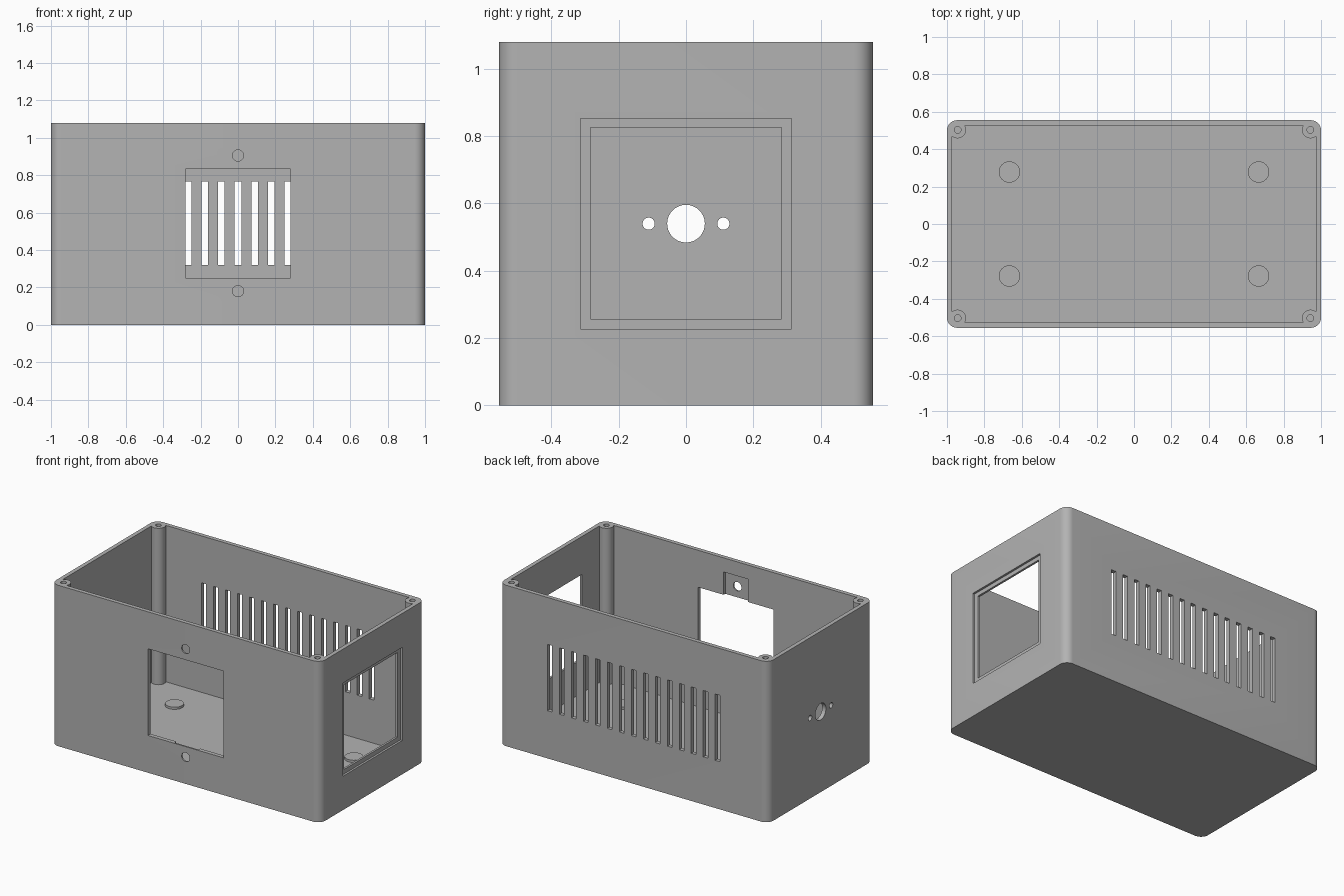
import bpy, bmesh, math
from mathutils import Matrix, Vector

cube = bpy.data.objects.get("Cube")
if cube:
    bpy.data.objects.remove(cube, do_unlink=True)

HX, HY, H = 1.0, 0.555, 1.08      # half length, half depth, height
WALL, FLOOR, RADIUS = 0.028, 0.03, 0.055
POST_X, POST_Y = 0.943, 0.503
MID = 0.54
CORNERS = [(sx, sy) for sx in (-1, 1) for sy in (-1, 1)]

grey = bpy.data.materials.new("mid grey")
grey.use_nodes = True
grey.diffuse_color = (0.45, 0.45, 0.45, 1)
grey.node_tree.nodes["Principled BSDF"].inputs["Base Color"].default_value = grey.diffuse_color


def box(bm, lo, hi):
    """Box between two opposite corners."""
    lo, hi = Vector(lo), Vector(hi)
    m = Matrix.Translation((lo + hi) / 2) @ Matrix.Diagonal((*(hi - lo), 1))
    bmesh.ops.create_cube(bm, size=1, matrix=m)


def rod(bm, center, radius, length, axis="Z", sides=32):
    """Cylinder centred on a point along an axis."""
    turn = {"X": Matrix.Rotation(math.pi / 2, 4, "Y"),
            "Y": Matrix.Rotation(math.pi / 2, 4, "X"),
            "Z": Matrix.Identity(4)}[axis]
    bmesh.ops.create_cone(bm, cap_ends=True, segments=sides, radius1=radius, radius2=radius,
                          depth=length, matrix=Matrix.Translation(center) @ turn)


def finish(bm, name):
    bmesh.ops.recalc_face_normals(bm, faces=bm.faces)
    mesh = bpy.data.meshes.new(name)
    bm.to_mesh(mesh)
    bm.free()
    mesh.materials.append(grey)
    ob = bpy.data.objects.new(name, mesh)
    bpy.context.collection.objects.link(ob)
    return ob


def activate(ob):
    bpy.ops.object.select_all(action="DESELECT")
    ob.select_set(True)
    bpy.context.view_layer.objects.active = ob


def combine(ob, bm, operation):
    """Apply a boolean with a temporary helper shape."""
    helper = finish(bm, "helper")
    helper.hide_render = True
    mod = ob.modifiers.new("bool", "BOOLEAN")
    mod.operation, mod.solver, mod.object = operation, "EXACT", helper
    activate(ob)
    bpy.ops.object.modifier_apply(modifier=mod.name)
    bpy.data.objects.remove(helper, do_unlink=True)


# Outer block with rounded upright edges
bm = bmesh.new()
box(bm, (-HX, -HY, 0), (HX, HY, H))
upright = [e for e in bm.edges if abs(e.verts[0].co.z - e.verts[1].co.z) > 0.5]
bmesh.ops.bevel(bm, geom=upright, offset=RADIUS, segments=10, profile=0.5, affect="EDGES")
body = finish(bm, "enclosure_body")

# Open cavity
bm = bmesh.new()
box(bm, (WALL - HX, WALL - HY, FLOOR), (HX - WALL, HY - WALL, H + 0.2))
combine(body, bm, "DIFFERENCE")

# Corner screw posts and their pilot holes
bm = bmesh.new()
for sx, sy in CORNERS:
    rod(bm, (sx * POST_X, sy * POST_Y, (H + 0.01) / 2), 0.045, H - 0.01)
combine(body, bm, "UNION")
bm = bmesh.new()
for sx, sy in CORNERS:
    rod(bm, (sx * POST_X, sy * POST_Y, H), 0.018, 0.6, sides=20)
combine(body, bm, "DIFFERENCE")

# Ventilation slots in the back wall
bm = bmesh.new()
for i in range(-7, 8):
    x = i * 0.089
    box(bm, (x - 0.0175, HY - 0.1, 0.32), (x + 0.0175, HY + 0.1, 0.765))
combine(body, bm, "DIFFERENCE")

# Front opening, then nut pockets inside the wall, then screw holes
bm = bmesh.new()
box(bm, (-0.28, -HY - 0.1, 0.25), (0.28, -HY + 0.1, 0.832))
combine(body, bm, "DIFFERENCE")
bm = bmesh.new()
box(bm, (-0.09, -HY + 0.01, 0.8), (0.09, -HY + 0.1, 0.985))
box(bm, (-0.09, -HY + 0.01, 0.1), (0.09, -HY + 0.1, 0.28))
combine(body, bm, "DIFFERENCE")
bm = bmesh.new()
for z in (0.18, 0.905):
    rod(bm, (0, -HY, z), 0.03, 0.2, "Y")
combine(body, bm, "DIFFERENCE")

# Stepped window in the left wall
bm = bmesh.new()
box(bm, (HX - 0.014, -0.314, 0.227), (HX + 0.1, 0.314, 0.852))
combine(body, bm, "DIFFERENCE")
bm = bmesh.new()
box(bm, (HX - 0.1, -0.284, 0.257), (HX + 0.1, 0.284, 0.825))
combine(body, bm, "DIFFERENCE")

# Connector hole and its two screw holes in the right wall
bm = bmesh.new()
for y, r in ((0, 0.056), (-0.111, 0.018), (0.111, 0.018)):
    rod(bm, (-HX, y, MID), r, 0.2, "X")
combine(body, bm, "DIFFERENCE")
activate(body)
bpy.ops.object.shade_smooth_by_angle(angle=math.radians(30))

# Low round pads on the floor
bm = bmesh.new()
for sx, sy in CORNERS:
    rod(bm, (sx * 0.666, sy * 0.278, FLOOR + 0.005), 0.057, 0.02)
pads = finish(bm, "floor_pads")
activate(pads)
bpy.ops.object.shade_smooth_by_angle(angle=math.radians(30))
